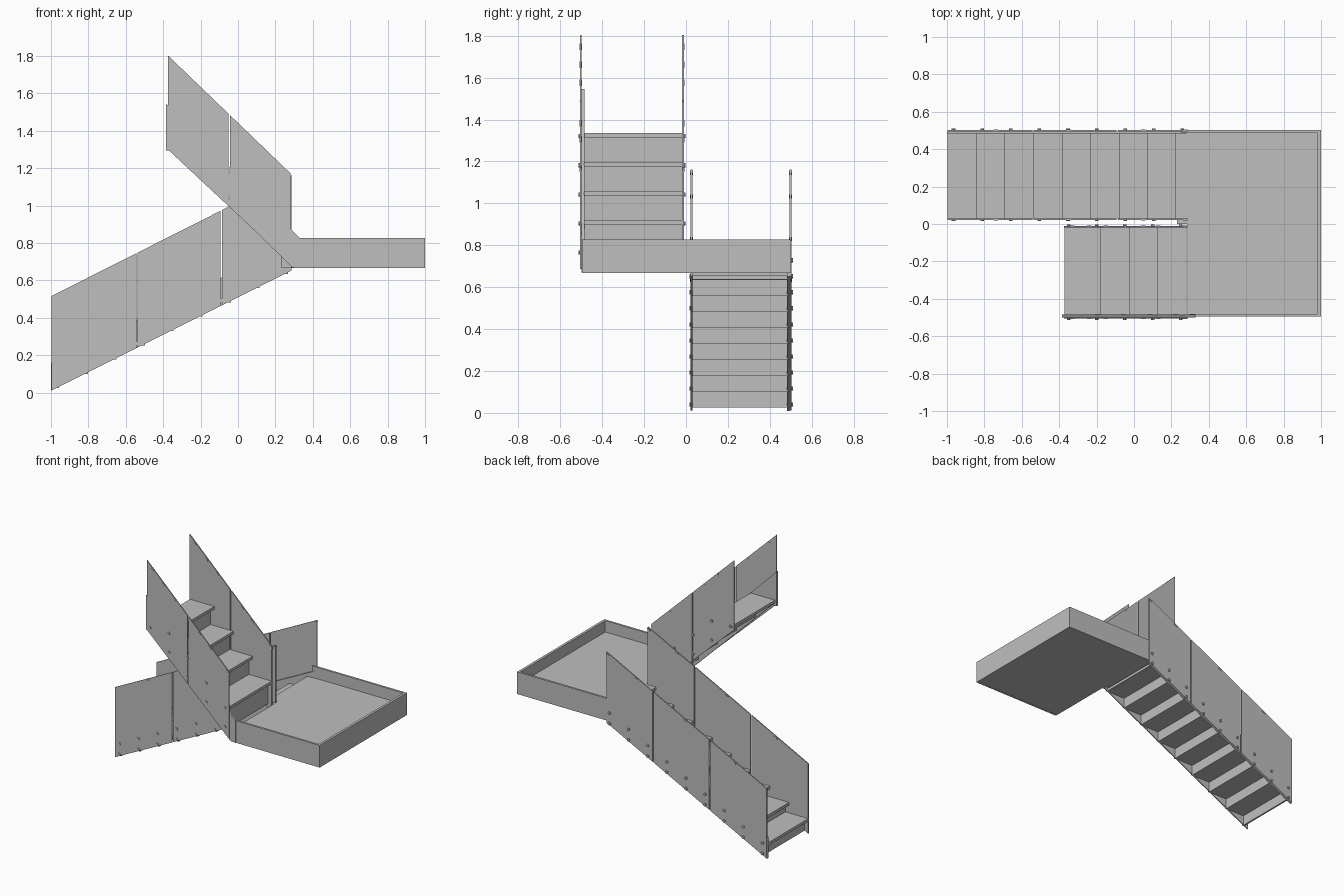
import bpy
import math
from mathutils import Matrix

cube = bpy.data.objects.get("Cube")
if cube:
    bpy.data.objects.remove(cube, do_unlink=True)

import bmesh

metal = bpy.data.materials.new("grey_metal")
metal.use_nodes = True
metal.diffuse_color = (0.52, 0.52, 0.52, 1)
metal.node_tree.nodes["Principled BSDF"].inputs["Base Color"].default_value = (0.52, 0.52, 0.52, 1)


def finish(bm, name):
    bmesh.ops.recalc_face_normals(bm, faces=bm.faces)
    mesh = bpy.data.meshes.new(name)
    bm.to_mesh(mesh)
    bm.free()
    mesh.materials.append(metal)
    obj = bpy.data.objects.new(name, mesh)
    bpy.context.collection.objects.link(obj)
    return obj


def prism(name, points, low, high, axis="y"):
    """Extrude an outline along y (points are x, z) or z (points are x, y)."""
    bm = bmesh.new()
    place = (lambda a, b: (a, low, b)) if axis == "y" else (lambda a, b: (a, b, low))
    face = bm.faces.new([bm.verts.new(place(a, b)) for a, b in points])
    new = bmesh.ops.extrude_face_region(bm, geom=[face])["geom"]
    move = (0, high - low, 0) if axis == "y" else (0, 0, high - low)
    bmesh.ops.translate(bm, vec=move, verts=[v for v in new if isinstance(v, bmesh.types.BMVert)])
    return finish(bm, name)


def box(name, x, y, z):
    return prism(name, [(x[0], z[0]), (x[1], z[0]), (x[1], z[1]), (x[0], z[1])], *y)


def bolts(name, spots, y, depth):
    """A row of round bolt heads pointing along y."""
    bm = bmesh.new()
    for x, z in spots:
        turn = Matrix.Translation((x, y, z)) @ Matrix.Rotation(math.pi / 2, 4, "X")
        bmesh.ops.create_cone(bm, cap_ends=True, segments=10, radius1=0.01,
                              radius2=0.01, depth=depth, matrix=turn)
    finish(bm, name)


def panels(name, cuts, bottom, top, y):
    """Sloping balustrade panels, separated by narrow vertical gaps."""
    for i, (a, b) in enumerate(zip(cuts, cuts[1:])):
        a += 0.004 if i else 0
        b -= 0.004 if i < len(cuts) - 2 else 0
        prism(f"{name}_{i + 1}", [(a, bottom(a)), (b, bottom(b)), (b, top(b)), (a, top(a))], *y)


def clips(name, xs, top, slope, y):
    """Short fixing strips just below the top edge of a panel."""
    for i, x in enumerate(xs):
        z = top(x) - 0.012
        dx = 0.012
        prism(f"{name}_{i + 1}", [(x - dx, z - slope * dx - 0.004), (x + dx, z + slope * dx - 0.004),
                                  (x + dx, z + slope * dx + 0.004), (x - dx, z - slope * dx + 0.004)], *y)


GOING = 0.153
THICK = 0.02
SETBACK = 0.03
FLOOR = 0.745


def flight(name, start, direction, base, rise, count, first_bottom, y):
    """Overhanging treads with thin risers set back below each nosing."""
    for i in range(count):
        nose = start + direction * GOING * i
        top = base + rise * i
        back = nose + direction * (GOING + SETBACK + 0.012)
        riser = nose + direction * SETBACK
        box(f"{name}_tread_{i + 1}", sorted((nose, back)), y, (top - THICK, top))
        foot = first_bottom if i == 0 else top - rise - THICK
        box(f"{name}_riser_{i + 1}", sorted((riser, riser + direction * 0.012)), y, (foot, top - THICK))


# Lower flight
flight("lower", -0.998, 1, 0.12, 0.0765, 8, 0.025, (0.03, 0.488))
box("lower_top_riser", (0.235, 0.25), (0.03, 0.488), (0.635, FLOOR))


def low_bottom(x):
    return 0.01 + 0.5 * (x + 1)


def low_top(x):
    return 0.515 + 0.504 * (x + 1)


for side, y in (("inner", (0.022, 0.03)), ("outer", (0.495, 0.503))):
    panels(f"lower_{side}_panel", [-0.998, -0.54, -0.09, 0.285], low_bottom, low_top, y)
    clips(f"lower_{side}_clip", [-0.74, -0.35, 0.05, 0.275], low_top, 0.504, (y[0] - 0.003, y[1] + 0.003))
prism("lower_stringer", [(-1, 0.01), (0.28, 0.65), (0.28, 0.8), (-1, 0.16)], 0.483, 0.495)

low_spots = [(-0.965 + GOING * k, 0.04 + 0.0765 * (k + up)) for k in range(9) for up in (0, 1)]
bolts("lower_outer_bolts", low_spots, 0.505, 0.012)
bolts("lower_inner_bolts", low_spots, 0.022, 0.012)

# Upper flight
flight("upper", 0.282, -1, 0.918, 0.139, 4, FLOOR, (-0.487, -0.015))


def up_bottom(x):
    return 1.3 - 0.935 * (x + 0.375)


def up_top(x):
    return 1.803 - 0.962 * (x + 0.375)


for side, y in (("inner", (-0.018, -0.01)), ("outer", (-0.506, -0.499))):
    panels(f"upper_{side}_panel", [-0.375, -0.046, 0.282], up_bottom, up_top, y)
    clips(f"upper_{side}_clip", [-0.33, -0.24, -0.15, 0.05, 0.13, 0.275], up_top, -0.962,
          (y[0] - 0.002, y[1] + 0.002))
prism("upper_stringer", [(-0.385, 1.545), (0.33, 0.828), (0.33, 0.67), (0.29, 0.67),
                         (-0.35, 1.295), (-0.385, 1.295)], -0.499, -0.485)

up_spots = [(0.25 - 0.15 * k, 0.765 + 0.139 * (k + up)) for k in range(5) for up in (0, 1) if k + up < 5]
bolts("upper_outer_bolts", up_spots, -0.506, 0.012)
bolts("upper_inner_bolts", up_spots, -0.008, 0.012)

# Landing with a raised rim around its three open sides
prism("landing_floor", [(0.285, -0.49), (0.99, -0.49), (0.99, 0.495), (0.23, 0.495),
                        (0.23, 0.0), (0.285, 0.0)], 0.668, FLOOR, "z")
box("landing_nosing", (0.218, 0.24), (0.03, 0.488), (FLOOR - THICK, FLOOR))
box("landing_end_rim", (0.982, 1.0), (-0.495, 0.502), (0.667, 0.827))
box("landing_front_rim", (0.3, 0.99), (-0.495, -0.48), (0.667, 0.827))
box("landing_back_rim", (0.25, 0.99), (0.487, 0.502), (0.667, 0.827))
